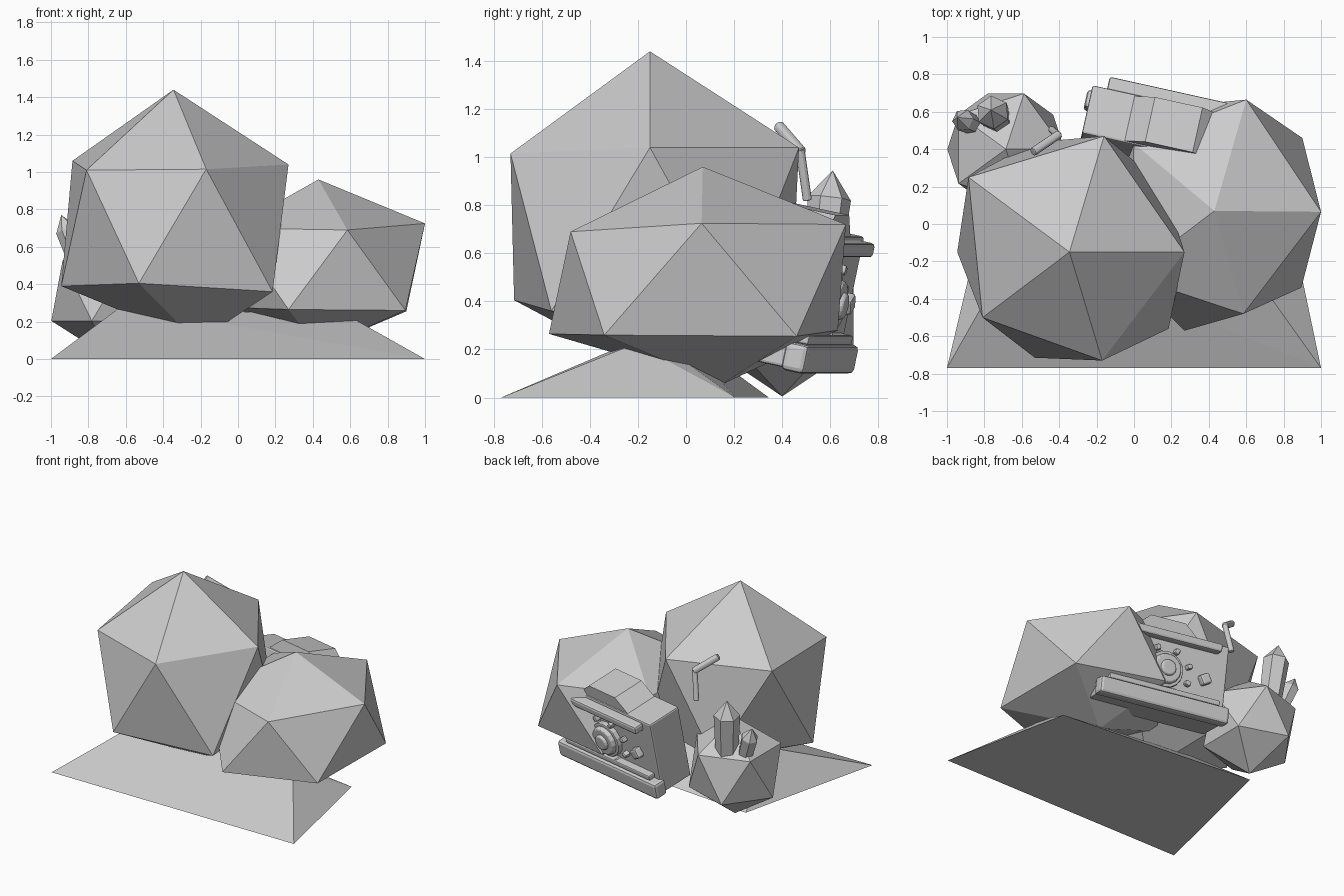
import bpy
import bmesh
from math import cos, sin, radians, pi
from mathutils import Matrix, Vector

cube = bpy.data.objects.get("Cube")
if cube:
    bpy.data.objects.remove(cube, do_unlink=True)

stone = bpy.data.materials.new("stone_grey")
stone.use_nodes = True
GREY = (0.6, 0.6, 0.6, 1)
stone.diffuse_color = GREY
stone.node_tree.nodes["Principled BSDF"].inputs["Base Color"].default_value = GREY


def finish(name, bm, matrix=Matrix(), bevel=0):
    """Turn a bmesh into a placed, flat-shaded object."""
    bmesh.ops.recalc_face_normals(bm, faces=bm.faces)
    mesh = bpy.data.meshes.new(name)
    bm.to_mesh(mesh)
    bm.free()
    mesh.materials.append(stone)
    obj = bpy.data.objects.new(name, mesh)
    bpy.context.collection.objects.link(obj)
    obj.matrix_world = matrix
    if bevel:
        mod = obj.modifiers.new("soft_edges", "BEVEL")
        mod.width = bevel
        mod.segments = 2
    return obj


def hull(name, points, matrix=Matrix()):
    bm = bmesh.new()
    for p in points:
        bm.verts.new(p)
    bmesh.ops.convex_hull(bm, input=bm.verts[:])
    bmesh.ops.dissolve_limit(bm, angle_limit=radians(0.5), verts=bm.verts[:], edges=bm.edges[:])
    return finish(name, bm, matrix)


def boulder(name, centre, size, moved={}):
    """Twenty-sided rock; moved replaces named corners to make it irregular."""
    c, s = Vector(centre), Vector(size)
    h = 5 ** -0.5
    corners = {"top": Vector((0, 0, 1)), "bottom": Vector((0, 0, -1))}
    for k in range(5):
        for ring, turn, z in (("upper", 0, h), ("lower", pi / 5, -h)):
            a = turn + k * 2 * pi / 5
            corners[f"{ring}{k}"] = Vector((2 * h * cos(a), 2 * h * sin(a), z))
    points = {key: c + v * s for key, v in corners.items()}
    points.update(moved)
    return hull(name, points.values())


def crystal(name, base, tip, radius, shoulder):
    """Six-sided prism with a pointed end."""
    base, tip = Vector(base), Vector(tip)
    turn = (tip - base).to_track_quat("Z", "Y").to_matrix().to_4x4()
    length = (tip - base).length
    points = [(0, 0, length)]
    for k in range(6):
        a = k * pi / 3
        for r, z in ((0.85, 0), (1, shoulder * length)):
            points.append((r * radius * cos(a), r * radius * sin(a), z))
    return hull(name, points, Matrix.Translation(base) @ turn)


def rod(name, a, b, radius):
    a, b = Vector(a), Vector(b)
    bm = bmesh.new()
    bmesh.ops.create_cone(bm, cap_ends=True, segments=12, radius1=radius,
                          radius2=radius, depth=(b - a).length)
    turn = (b - a).to_track_quat("Z", "Y").to_matrix().to_4x4()
    return finish(name, bm, Matrix.Translation((a + b) / 2) @ turn, radius * 0.3)


# Ground mound
hull("ground_mound", [
    (-1, -0.77, 0), (1, -0.77, 0), (0.795, 0.205, 0), (-0.735, 0.345, 0),
    (0.6, -0.21, 0.225), (-0.62, -0.1, 0.285), (0.5, -0.11, 0.225), (-0.5, -0.03, 0.275)])

# Boulders
boulder("large_boulder", (-0.345, -0.15, 0.71), (0.685, 0.69, 0.73), {
    "upper0": (0.27, -0.15, 1.04), "upper1": (-0.16, 0.47, 1.04),
    "upper2": (-0.885, 0.25, 1.06), "upper3": (-0.81, -0.5, 1.01),
    "upper4": (-0.17, -0.73, 1.015), "lower2": (-0.945, -0.15, 0.39),
    "lower3": (-0.53, -0.715, 0.405), "lower4": (0.185, -0.56, 0.36),
    "bottom": (-0.22, -0.12, 0.09)})
boulder("medium_boulder", (0.43, 0.07, 0.49), (0.635, 0.66, 0.47), {
    "upper0": (1, 0.065, 0.725), "upper1": (0.6, 0.665, 0.72),
    "upper2": (0, 0.43, 0.7), "upper4": (0.585, -0.48, 0.69),
    "lower0": (0.9, 0.46, 0.255), "lower3": (0.27, -0.57, 0.265),
    "lower4": (0.895, -0.34, 0.26), "bottom": (0.43, 0.15, 0.055)})
boulder("small_boulder", (-0.685, 0.4, 0.365), (0.35, 0.35, 0.36))

# Crystals on the small boulder
crystal("tall_crystal", (-0.73, 0.56, 0.5), (-0.765, 0.61, 0.945), 0.09, 0.74)
crystal("short_crystal", (-0.84, 0.52, 0.48), (-0.945, 0.57, 0.77), 0.06, 0.72)

# Bent twig
rod("twig_upper", (-0.54, 0.385, 1.13), (-0.4, 0.48, 1.02), 0.024)
rod("twig_lower", (-0.405, 0.475, 1.03), (-0.44, 0.505, 0.82), 0.019)

# Leaning slab: local y points out of its decorated face
SLAB = (Matrix.Translation((0.225, 0.585, 0.395))
        @ Matrix.Rotation(radians(-12.5), 4, "Z")
        @ Matrix.Rotation(radians(-12), 4, "X"))


def block(name, centre, size, bevel=0.012, spin=0):
    bm = bmesh.new()
    bmesh.ops.create_cube(bm, size=1)
    bmesh.ops.scale(bm, vec=size, verts=bm.verts)
    place = Matrix.Translation(centre) @ Matrix.Rotation(spin, 4, "Y")
    return finish(name, bm, SLAB @ place, bevel)


def disc(name, radius, y0, y1, taper=1):
    bm = bmesh.new()
    bmesh.ops.create_cone(bm, cap_ends=True, segments=16, radius1=radius,
                          radius2=radius * taper, depth=y1 - y0)
    place = Matrix.Translation((0, (y0 + y1) / 2, 0)) @ Matrix.Rotation(-pi / 2, 4, "X")
    return finish(name, bm, SLAB @ place, 0.008)


block("slab_body", (0, -0.135, 0), (0.94, 0.27, 0.56))
hull("slab_hump", [(x, y, z) for y in (-0.26, -0.01)
                   for x, z in ((-0.25, 0.27), (0.25, 0.27), (-0.13, 0.37), (0.13, 0.37))], SLAB)
block("top_rail", (0, 0.03, 0.235), (0.78, 0.08, 0.06), 0.015)
block("bottom_rail", (0, 0.02, -0.23), (0.98, 0.1, 0.12), 0.02)
block("lower_step", (0, 0.02, -0.15), (0.84, 0.06, 0.04), 0.01)

# Round boss with a raised rim and centre
disc("boss_base", 0.13, -0.01, 0.035)
disc("boss_rim", 0.11, 0.03, 0.065, 0.9)
disc("boss_centre", 0.06, 0.06, 0.085, 0.85)

# Gems and studs around the boss
for side, label in ((-1, "right"), (1, "left")):
    block(f"{label}_gem", (side * 0.3, 0.02, 0), (0.075, 0.06, 0.075), 0.015, radians(30))
for k in range(8):
    a = (k + 0.5) * pi / 4
    block(f"stud_{k}", (0.19 * cos(a), 0.015, 0.155 * sin(a)), (0.04, 0.05, 0.035), 0.01, -a)
